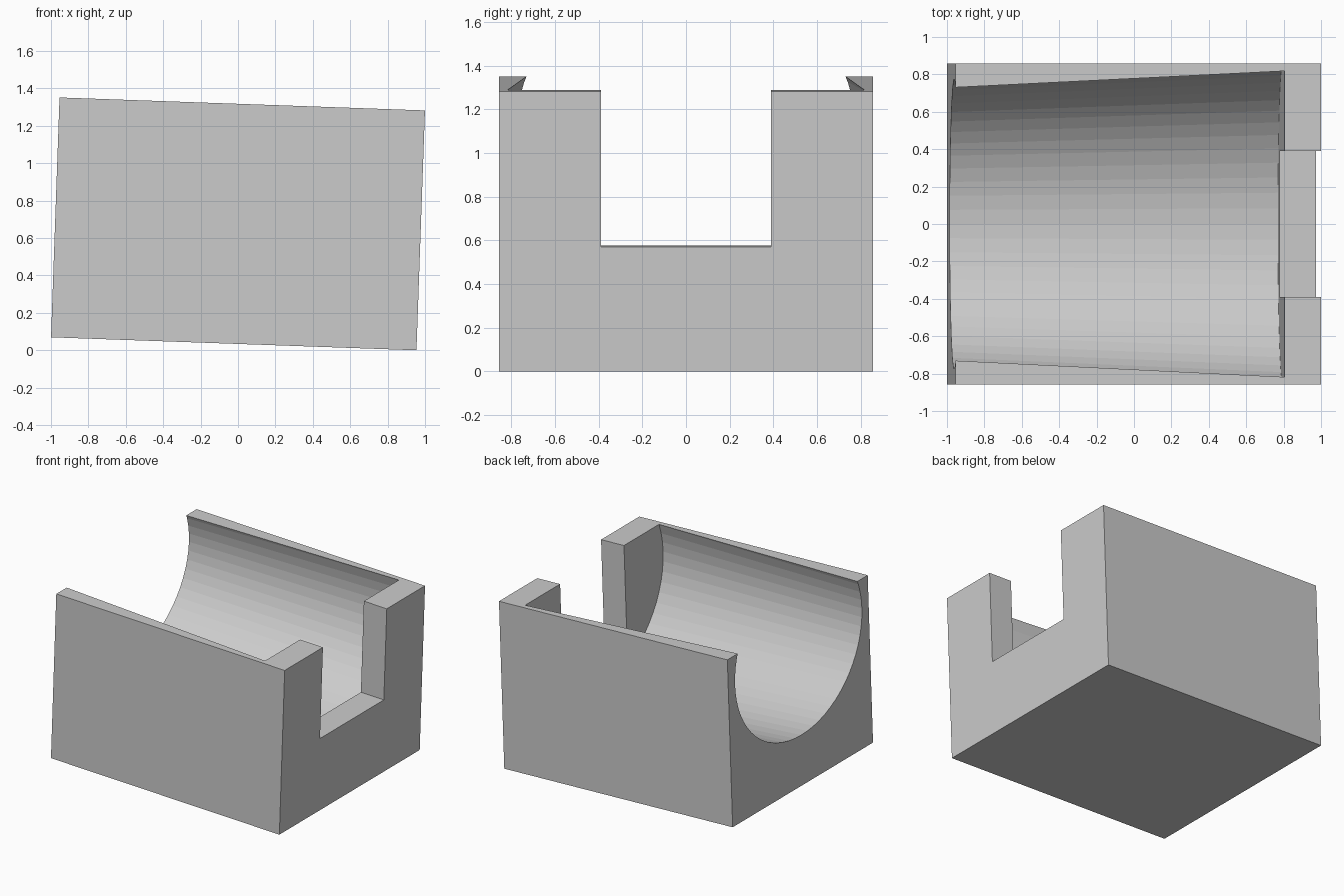
import bpy
import bmesh
import math
from mathutils import Matrix, Vector

LENGTH, WIDTH, HEIGHT = 1.955, 1.715, 1.283
TILT = math.radians(2.03)

if "Cube" in bpy.data.objects:
    bpy.data.objects.remove(bpy.data.objects["Cube"], do_unlink=True)

grey = bpy.data.materials.new("plain grey")
grey.use_nodes = True
grey.diffuse_color = (0.6, 0.6, 0.6, 1)
grey.node_tree.nodes["Principled BSDF"].inputs["Base Color"].default_value = (0.6, 0.6, 0.6, 1)


def make_object(name, bm):
    mesh = bpy.data.meshes.new(name)
    bm.to_mesh(mesh)
    bm.free()
    mesh.materials.append(grey)
    obj = bpy.data.objects.new(name, mesh)
    bpy.context.collection.objects.link(obj)
    return obj


def box(name, low, high):
    low, high = Vector(low), Vector(high)
    bm = bmesh.new()
    place = Matrix.Translation((low + high) / 2) @ Matrix.Diagonal((high - low).to_4d())
    bmesh.ops.create_cube(bm, size=1, matrix=place)
    return make_object(name, bm)


def oval_cone_along_x(name, x0, x1, r0, r1, z, flatness):
    bm = bmesh.new()
    place = (Matrix.Translation(((x0 + x1) / 2, 0, z)) @ Matrix.Diagonal((1, 1, flatness, 1))
             @ Matrix.Rotation(math.pi / 2, 4, "Y"))
    bmesh.ops.create_cone(bm, cap_ends=True, segments=64, radius1=r0, radius2=r1,
                          depth=x1 - x0, matrix=place)
    return make_object(name, bm)


# Solid block with its base at z = 0
half = LENGTH / 2
block = box("cradle_block", (-half, -WIDTH / 2, 0), (half, WIDTH / 2, HEIGHT))

# Tapered oval trough, open at one end and the top, and the slot in the end wall
wall_x = half - 0.196
cutters = [
    oval_cone_along_x("trough_cutter", -half - 0.1, wall_x, 0.77, 0.857, 1.06, 0.875),
    box("slot_cutter", (wall_x - 0.1, -0.39, 0.571), (half + 0.1, 0.39, HEIGHT + 0.2)),
]
bpy.context.view_layer.objects.active = block
for cutter in cutters:
    cutter.hide_render = True
    cut = block.modifiers.new(cutter.name, "BOOLEAN")
    cut.operation = "DIFFERENCE"
    cut.solver = "EXACT"
    cut.object = cutter
    bpy.ops.object.modifier_apply(modifier=cut.name)
    bpy.data.objects.remove(cutter, do_unlink=True)

# Slight lean of the whole block, then centre it and rest it on the ground
block.data.transform(Matrix.Rotation(TILT, 4, "Y"))
xs = [v.co.x for v in block.data.vertices]
lowest = min(v.co.z for v in block.data.vertices)
block.data.transform(Matrix.Translation((-(min(xs) + max(xs)) / 2, 0, -lowest)))
